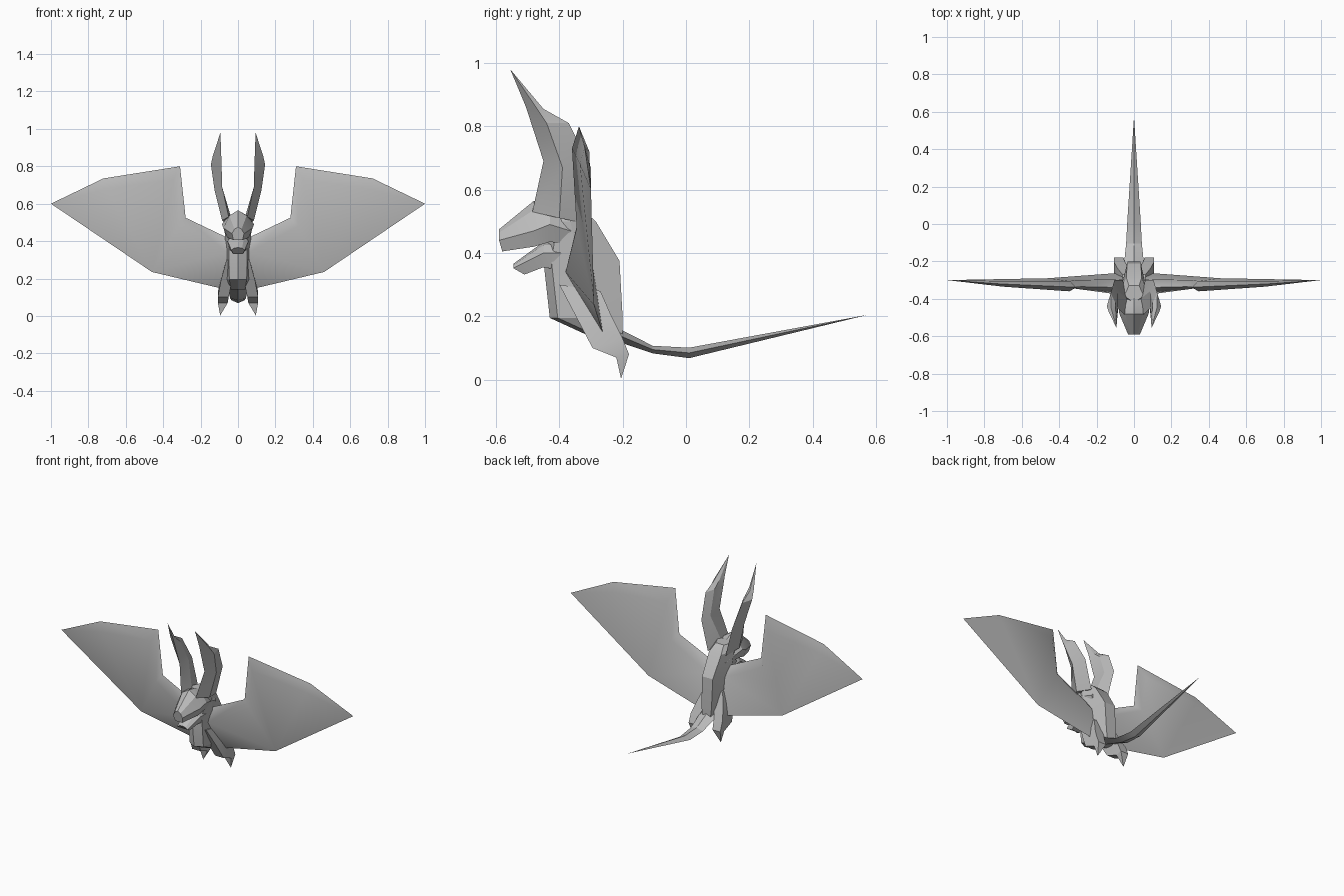
import bpy, bmesh

if "Cube" in bpy.data.objects:
    bpy.data.objects.remove(bpy.data.objects["Cube"])

grey = bpy.data.materials.new("hide grey")
grey.diffuse_color = (0.5, 0.5, 0.5, 1)
grey.use_nodes = True
grey.node_tree.nodes["Principled BSDF"].inputs["Base Color"].default_value = grey.diffuse_color


def make(name, verts, faces, mirrored=False, smooth=20):
    bm = bmesh.new()
    vs = [bm.verts.new(v) for v in verts]
    for f in faces:
        bm.faces.new([vs[i] for i in f])
    bmesh.ops.remove_doubles(bm, verts=bm.verts, dist=0.0005)
    bmesh.ops.recalc_face_normals(bm, faces=bm.faces)
    me = bpy.data.meshes.new(name)
    bm.to_mesh(me)
    bm.free()
    ob = bpy.data.objects.new(name, me)
    bpy.context.collection.objects.link(ob)
    me.materials.append(grey)
    if mirrored:
        m = ob.modifiers.new("Mirror", 'MIRROR')
        m.use_clip = False
        m.use_mirror_merge = False
    bpy.ops.object.select_all(action='DESELECT')
    ob.select_set(True)
    bpy.context.view_layer.objects.active = ob
    bpy.ops.object.shade_smooth_by_angle(angle=smooth * 3.14159 / 180)
    return ob


def loft(name, rings, tip=None, **kw):
    """Skin a list of equal rings, ending in a flat cap or a point."""
    n = len(rings[0])
    verts = [v for r in rings for v in r]
    faces = [tuple(range(n))]
    for k in range(len(rings) - 1):
        a, b = k * n, (k + 1) * n
        faces += [(a + i, a + (i + 1) % n, b + (i + 1) % n, b + i) for i in range(n)]
    last = (len(rings) - 1) * n
    if tip:
        verts.append(tip)
        faces += [(last + i, last + (i + 1) % n, len(verts) - 1) for i in range(n)]
    else:
        faces.append(tuple(range(last, last + n)))
    return make(name, verts, faces, **kw)


# Torso: horizontal slices (z, front y, back y, half width)
def slice_ring(z, f, b, w):
    m = f + (b - f) * 0.45
    return [(0, f, z), (w * .75, f + .025, z), (w, m, z), (w * .55, b, z),
            (-w * .55, b, z), (-w, m, z), (-w * .75, f + .025, z)]

loft("torso", [slice_ring(*s) for s in (
    (.14, -.31, -.20, .050), (.195, -.43, -.20, .062), (.375, -.45, -.21, .066),
    (.50, -.43, -.285, .075), (.54, -.42, -.33, .05))])


# Head and jaw: sections along y (y, bottom z, cheek z, ridge z, half width)
def head_ring(y, z0, zc, z1, w, back=0):
    return [(0, y, z1), (w * .6, y, z1 - (z1 - zc) * .3), (w, y, zc), (w * .75, y + back, z0),
            (-w * .75, y + back, z0), (-w, y, zc), (-w * .6, y, z1 - (z1 - zc) * .3)]

loft("head", [head_ring(*s) for s in (
    (-.59, .405, .44, .475, .032, .01), (-.48, .42, .47, .565, .078),
    (-.43, .435, .49, .555, .086), (-.30, .42, .45, .50, .06))])
loft("lower_jaw", [head_ring(*s) for s in (
    (-.545, .332, .352, .366, .036, .035), (-.45, .355, .40, .435, .056),
    (-.37, .34, .40, .44, .06))])

# Ears: four-sided slices (front, outer, back, inner)
loft("ears", [
    [(.05, -.485, .53), (.085, -.40, .51), (.06, -.30, .49), (.035, -.40, .52)],
    [(.085, -.45, .69), (.125, -.39, .67), (.105, -.30, .67), (.085, -.36, .68)],
    [(.088, -.492, .82), (.145, -.44, .81), (.125, -.37, .81), (.10, -.42, .815)],
    [(.09, -.507, .865), (.135, -.47, .855), (.122, -.45, .855), (.10, -.475, .86)],
], tip=(.094, -.555, .98), mirrored=True)

# Wings: thin outline with a thicker leading arm
outline = [(.06, -.26, .14), (.46, -.29, .235), (1, -.30, .60), (.72, -.32, .735),
           (.31, -.338, .80), (.28, -.335, .525), (.06, -.34, .42)]
front = [(.70, -.335, .68), (.345, -.36, .73), (.32, -.345, .48), (.06, -.38, .34)]
rear = [(.70, -.305, .68), (.345, -.305, .72), (.31, -.30, .49), (.06, -.295, .36)]
faces = []
for o in (7, 11):
    D, E, F, G = o, o + 1, o + 2, o + 3
    faces += [(0, 1, G), (1, F, G), (1, E, F), (1, D, E), (1, 2, D),
              (2, 3, D), (3, 4, E, D), (4, 5, F, E), (5, 6, G, F)]
faces += [(0, 10, 6), (0, 6, 14)]
make("wings", outline + front + rear, faces, mirrored=True, smooth=45)

# Legs: slices (front y, z, back y, z, inner x, outer x) ending in a toe
def leg_ring(fy, fz, by, bz, xi, xo):
    return [(xi, fy, fz), (xo, fy, fz), (xo, by, bz), (xi, by, bz)]

loft("legs", [leg_ring(*s) for s in (
    (-.40, .30, -.27, .28, .03, .062), (-.345, .195, -.235, .20, .03, .09),
    (-.295, .10, -.20, .13, .05, .108), (-.22, .07, -.18, .08, .055, .108))],
    tip=(.095, -.205, .003), mirrored=True)

# Tail: tapering diamond slices (y, bottom z, top z, half width)
def tail_ring(y, z0, z1, w):
    m = (z0 + z1) / 2
    return [(0, y, z1), (w, y, m), (0, y, z0), (-w, y, m)]

loft("tail", [tail_ring(*s) for s in (
    (-.30, .15, .22, .055), (-.20, .115, .155, .052),
    (-.105, .083, .107, .042), (.01, .068, .101, .036))], tip=(0, .575, .205))
